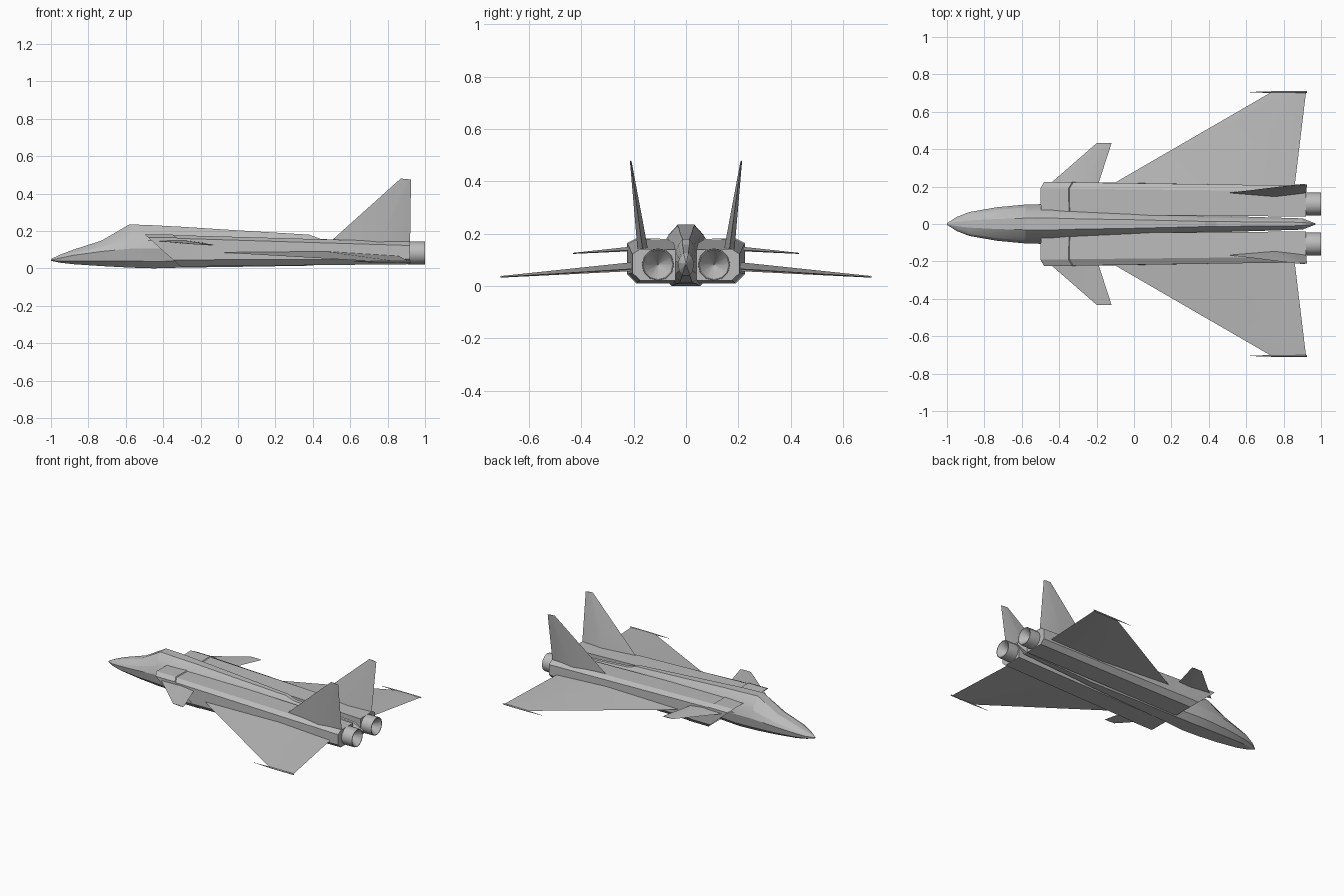
import bpy, bmesh, math
from mathutils import Vector

if "Cube" in bpy.data.objects:
    bpy.data.objects.remove(bpy.data.objects["Cube"], do_unlink=True)

# Single airframe colour
grey = bpy.data.materials.new("airframe grey")
grey.use_nodes = True
COLOUR = (0.5, 0.5, 0.5, 1)
grey.diffuse_color = COLOUR
grey.node_tree.nodes["Principled BSDF"].inputs["Base Color"].default_value = COLOUR


def finish(name, bm, mirrored=True, smooth=None):
    """Turn a bmesh into a named object, optionally mirrored across the centreline."""
    bmesh.ops.recalc_face_normals(bm, faces=bm.faces)
    mesh = bpy.data.meshes.new(name)
    bm.to_mesh(mesh)
    bm.free()
    mesh.materials.append(grey)
    obj = bpy.data.objects.new(name, mesh)
    bpy.context.collection.objects.link(obj)
    if smooth:
        bpy.ops.object.select_all(action="DESELECT")
        obj.select_set(True)
        bpy.context.view_layer.objects.active = obj
        bpy.ops.object.shade_smooth_by_angle(angle=math.radians(smooth))
    if mirrored:
        mod = obj.modifiers.new("mirror", "MIRROR")
        mod.use_axis = (False, True, False)
        mod.use_mirror_merge = False
    return obj


def loft(rings):
    """Skin a list of equal-length rings, capping both ends; returns bmesh and the first cap."""
    bm = bmesh.new()
    rows = [[bm.verts.new(p) for p in ring] for ring in rings]
    n = len(rows[0])
    for a, b in zip(rows, rows[1:]):
        for i in range(n):
            j = (i + 1) % n
            bm.faces.new((a[i], a[j], b[j], b[i]))
    cap = bm.faces.new(rows[0])
    bm.faces.new(rows[-1])
    return bm, cap


# Fuselage: x, half width, bottom, widest height, top
stations = [
    (-1.0, .004, .04, .045, .05), (-.95, .037, .03, .055, .073),
    (-.88, .064, .022, .07, .1), (-.73, .09, .012, .09, .148),
    (-.58, .104, .004, .105, .235), (-.45, .107, 0, .105, .23),
    (-.3, .092, .004, .105, .222), (0, .076, .008, .1, .203),
    (.38, .046, .014, .1, .18), (.44, .044, .02, .1, .158),
    (.9, .03, .04, .09, .125), (.97, .003, .08, .085, .09)]


def fuselage_ring(x, w, zb, zm, zt):
    half = [(.3 * w, zt), (.62 * w, zt - .28 * (zt - zm)), (.85 * w, zm + .4 * (zt - zm)),
            (w, zm), (.88 * w, zb + .35 * (zm - zb)), (.5 * w, zb)]
    return [(x, y, z) for y, z in half] + [(x, -y, z) for y, z in reversed(half)]


bm, _ = loft([fuselage_ring(*s) for s in stations])
finish("fuselage", bm, mirrored=False, smooth=16)

# Engine nacelles with raked, hollow intakes
front = [(.05, .18), (.19, .182), (.225, .165), (.225, .045), (.19, .01), (.05, .01)]
rear = [(.04, .14), (.175, .142), (.205, .122), (.205, .05), (.175, .022), (.04, .022)]
intake = [(-.5 + 1.12 * (.182 - z), y, z) for y, z in front]
tail = [(.92, y, z) for y, z in rear]
bm, mouth = loft([intake, tail])
bmesh.ops.inset_region(bm, faces=[mouth], thickness=.008)
duct = bmesh.ops.extrude_discrete_faces(bm, faces=[mouth])["faces"]
bmesh.ops.translate(bm, verts=duct[0].verts, vec=(.15, 0, 0))
finish("engine_nacelles", bm)


# Exhaust nozzles: turned profile with a conical inside
def circle(x, r, y=.107, z=.082, n=12):
    return [(x, y + r * math.cos(math.tau * i / n), z + r * math.sin(math.tau * i / n))
            for i in range(n)]


bm, _ = loft([circle(.88, .058), circle(.93, .062), circle(1, .061),
              circle(1, .057), circle(.925, .002)])
finish("exhaust_nozzles", bm, smooth=35)


# Thin lifting surfaces with a diamond section
def blade(name, root, tip, thick, direction):
    direction = Vector(direction)
    rings = []
    for (lead, trail), t in zip((root, tip), thick):
        lead, trail = Vector(lead), Vector(trail)
        mid = lead.lerp(trail, .6)
        rings.append([lead, mid + direction * t / 2, trail, mid - direction * t / 2])
    bm, _ = loft(rings)
    finish(name, bm, smooth=20)


blade("wings", [(-.19, .17, .09), (.855, .17, .068)],
      [(.74, .708, .037), (.92, .708, .034)], (.036, .006), (0, 0, 1))
blade("canards", [(-.5, .17, .152), (-.205, .17, .14)],
      [(-.2, .432, .126), (-.12, .432, .124)], (.02, .004), (0, 0, 1))
blade("tail_fins", [(.48, .163, .13), (.92, .163, .12)],
      [(.87, .211, .48), (.925, .211, .475)], (.042, .006), (0, 1, 0))

# Wingtip rails
bm, _ = loft([circle(x, r, .705, .036, 4) for x, r in ((.62, .001), (.74, .005), (.925, .005))])
finish("wingtip_rails", bm)
